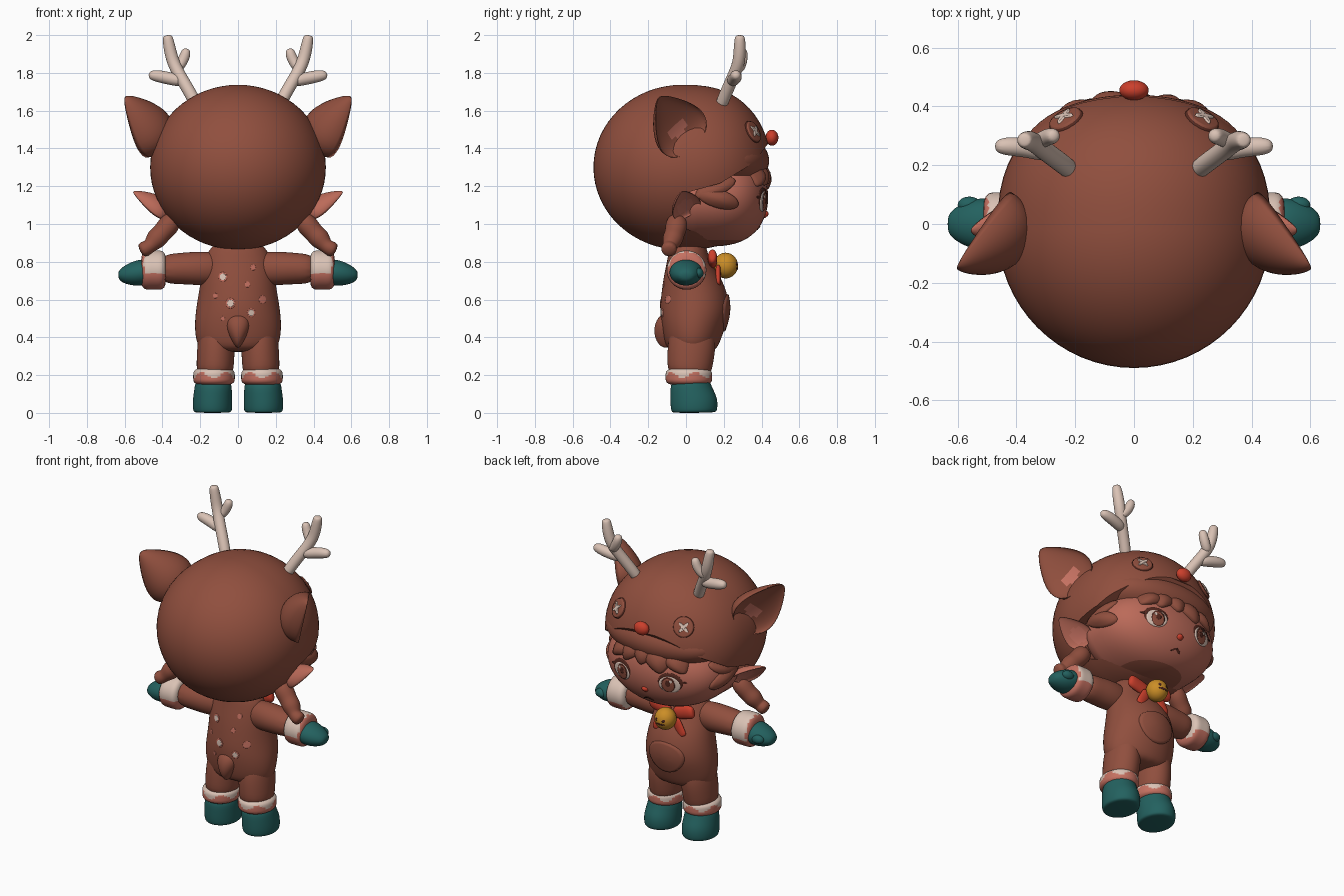
import bpy, bmesh
from math import sin, cos, pi, atan2, hypot
from mathutils import Vector, Matrix
from mathutils.bvhtree import BVHTree

cube = bpy.data.objects.get("Cube")
if cube:
    bpy.data.objects.remove(cube)


def colour(name, r, g, b):
    m = bpy.data.materials.new(name)
    m.use_nodes = True
    m.diffuse_color = (r, g, b, 1)
    shader = next(n for n in m.node_tree.nodes if n.type == 'BSDF_PRINCIPLED')
    shader.inputs["Base Color"].default_value = (r, g, b, 1)
    shader.inputs["Roughness"].default_value = 0.7
    return m


BROWN = colour("brown_plush", .28, .078, .048)
DARK = colour("dark_brown", .09, .022, .014)
SKIN = colour("skin", .50, .145, .10)
PINK = colour("pink_trim", .56, .165, .12)
CREAM = colour("cream", .70, .54, .46)
TEAL = colour("teal", .017, .12, .115)
RED = colour("red", .60, .05, .025)
GOLD = colour("gold", .60, .27, .02)


def finish(name, bm, mats, paint=None, mirror=False, subdivide=0):
    """Turn a bmesh into a smooth object, painted by rule."""
    bm.normal_update()
    for f in bm.faces:
        f.smooth = True
        if paint and paint(f):
            f.material_index = 1
    mesh = bpy.data.meshes.new(name)
    bm.to_mesh(mesh)
    bm.free()
    for m in mats:
        mesh.materials.append(m)
    ob = bpy.data.objects.new(name, mesh)
    bpy.context.collection.objects.link(ob)
    if mirror:
        ob.modifiers.new("mirror", 'MIRROR').use_mirror_merge = False
    if subdivide:
        ob.modifiers.new("smooth", 'SUBSURF').levels = subdivide
        ob.modifiers["smooth"].render_levels = subdivide
    return ob


def blob(name, mats, centre, radii, k=2, axis=2, shape=None, tilt=0, segs=40, **kw):
    """Ellipsoid; k above two squares it off along one axis."""
    bm = bmesh.new()
    bmesh.ops.create_uvsphere(bm, u_segments=segs, v_segments=segs // 2, radius=1)
    turn = Matrix.Rotation(tilt, 3, 'Y')
    for v in bm.verts:
        n = v.co.copy()
        if shape:
            n = shape(n)
        a = abs(n[axis])
        r = hypot(n[axis - 1], n[axis - 2])
        if k != 2:
            n /= (r ** k + a ** k) ** (1 / k)
        v.co = turn @ Vector(p * q for p, q in zip(n, radii)) + Vector(centre)
    return finish(name, bm, mats, **kw)


def loft(name, mat, sections, sides=12, **kw):
    """Skin of elliptical rings (x, y, z, in-plane radius, y radius)."""
    bm = bmesh.new()
    pts = [Vector(s[:3]) for s in sections]
    rings = []
    for i, (p, s) in enumerate(zip(pts, sections)):
        t = (pts[min(i + 1, len(pts) - 1)] - pts[max(i - 1, 0)]).normalized()
        a = Vector((0, 1, 0)).cross(t).normalized()
        b = t.cross(a)
        angles = [2 * pi * j / sides for j in range(sides)]
        rings.append([bm.verts.new(p + 1.04 * (a * cos(w) * s[3] + b * sin(w) * s[4])) for w in angles])
    for lo, hi in zip(rings, rings[1:]):
        for j in range(sides):
            k = (j + 1) % sides
            bm.faces.new((lo[j], lo[k], hi[k], hi[j]))
    bm.faces.new(rings[0][::-1])
    bm.faces.new(rings[-1])
    return finish(name, bm, [mat], subdivide=2, **kw)


def plate(name, mat, target, centre, look, w, h, lift, dome=0, roll=0, taper=0, **kw):
    """Thin oval or teardrop plate laid onto the target along a look direction."""
    bpy.context.view_layer.update()
    tree = BVHTree.FromObject(target, bpy.context.evaluated_depsgraph_get())
    look = Vector(look).normalized()
    right = look.cross(Vector((0, 0, 1))).normalized()
    up = right.cross(look)
    bm = bmesh.new()

    def drop(r, ang):
        u, v = r * cos(ang), r * sin(ang)
        u *= w * (1 + taper * v)
        v *= h
        u, v = u * cos(roll) - v * sin(roll), u * sin(roll) + v * cos(roll)
        p = Vector(centre) + right * u + up * v
        hit = tree.ray_cast(p - look * .3, look)[0] or tree.find_nearest(p)[0]
        rise = lift + dome * (1 - r * r) if r < 1 else -.004
        return bm.verts.new(hit - look * rise)

    n = 24
    mid = drop(0, 0)
    rings = [[drop(r, 2 * pi * j / n) for j in range(n)] for r in (.3, .6, .85, .97, 1)]
    for j in range(n):
        k = (j + 1) % n
        bm.faces.new((mid, rings[0][j], rings[0][k]))
        for a, b in zip(rings, rings[1:]):
            bm.faces.new((a[j], b[j], b[k], a[k]))
    return finish(name, bm, [mat], **kw)


def leaf_ear(name, mats, base, tip, facing, width, depth, patch):
    """Cupped pointed ear: the front half of a sphere folded inwards."""
    base, tip = Vector(base), Vector(tip)
    up, mid = (tip - base) / 2, (tip + base) / 2
    side = Vector(facing).cross(up).normalized()
    front = up.cross(side).normalized()
    bm = bmesh.new()
    bmesh.ops.create_uvsphere(bm, u_segments=32, v_segments=20, radius=1)
    for v in bm.verts:
        s, f, u = v.co
        f *= -.35 if f > 0 else 1
        v.co = mid + side * s * width * (1 - .5 * u) + front * f * depth * (1 - .5 * u) + up * u
    spot = mid - up * .35 - front * depth * .38
    finish(name, bm, mats, mirror=True,
           paint=lambda f: f.normal.dot(front) > .3 and (f.calc_center_median() - spot).length < patch)


# Hood, with the face opening cut away
def hood_shape(n):
    return Vector((n.x, n.y ** .78 if n.y > 0 else n.y, n.z))


hood = blob("hood", [BROWN], (0, -.02, 1.3), (.465, .47, .437), shape=hood_shape, segs=64)
bm = bmesh.new()
opening = [(.7, 1.43), (.43, 1.42), (.38, 1.35), (.32, 1.3), (.18, 1.215), (-.02, 1.16),
           (-.02, .98), (.15, .93), (.35, .885), (.7, .8)]
outline = bm.faces.new([bm.verts.new((-1, y, z)) for y, z in opening])
side = bmesh.ops.extrude_face_region(bm, geom=[outline])
bmesh.ops.translate(bm, vec=(2, 0, 0), verts=[g for g in side["geom"] if isinstance(g, bmesh.types.BMVert)])
bmesh.ops.recalc_face_normals(bm, faces=bm.faces)
cutter = finish("face_cutter", bm, [BROWN])
cutter.hide_render = True
cut = hood.modifiers.new("opening", 'BOOLEAN')
cut.operation, cut.object, cut.solver = 'DIFFERENCE', cutter, 'EXACT'
bpy.context.view_layer.objects.active = hood
hood.select_set(True)
bpy.ops.object.modifier_apply(modifier="opening")
bpy.ops.object.shade_smooth_by_angle()
bpy.data.objects.remove(cutter)


# Face, with the hood's rim painted under the jaw
def face_shape(n):
    return Vector((n.x, n.y ** .6 if n.y > 0 else n.y * .5, n.z))


face = blob("face", [SKIN, BROWN], (0, .06, 1.14), (.4, .375, .26), shape=face_shape, segs=72,
            paint=lambda f: f.calc_center_median().z < .915)
BACK = (0, -1, 0)
for name, mat, dx, dz, w, h, lift in [
        ("eyelashes", DARK, .004, .014, .075, .06, .003), ("eye_whites", CREAM, 0, 0, .066, .054, .005),
        ("irises", DARK, -.006, 0, .042, .051, .007), ("iris_centres", BROWN, -.006, -.004, .037, .045, .008),
        ("pupils", DARK, -.006, .008, .016, .02, .009), ("eye_glints", CREAM, .012, .024, .009, .01, .01),
        ("lash_flicks", DARK, .076, .022, .022, .007, .004)]:
    plate(name, mat, face, (.17 + dx, .4, 1.12 + dz), BACK, w, h, lift, mirror=True)
plate("nose", RED, face, (0, .4, 1.05), BACK, .022, .018, .004, dome=.012)
plate("mouth", DARK, face, (.016, .4, .978), BACK, .022, .005, .004, roll=.5, mirror=True)

# Hair: mass under the brim, fringe, side locks and braids
hair = blob("hair", [BROWN], (0, .05, 1.335), (.415, .39, .16), shape=face_shape, segs=64)
for i, (x, z, w, h, roll) in enumerate([(.02, 1.3, .09, .09, 0), (.12, 1.29, .08, .09, -.3),
                                        (-.09, 1.28, .1, .1, .3), (.2, 1.27, .06, .09, -.7),
                                        (-.2, 1.27, .06, .09, .7)]):
    plate("fringe_lock_%d" % i, BROWN, face, (x, .4, z), BACK, w, h, .012, dome=.036, roll=roll, taper=.5)
plate("side_locks", BROWN, face, (.4, .17, 1.135), (-1, -.2, 0), .12, .05, .008, dome=.025, roll=-.3, mirror=True)
plate("temple_locks", BROWN, face, (.4, .16, 1.19), (-1, -.2, 0), .12, .04, .008, dome=.02, roll=.4, mirror=True)
loft("braids", BROWN, [(.33, -.045, 1.04, .045, .045), (.37, -.05, .99, .06, .062), (.405, -.06, .95, .05, .05),
                       (.435, -.07, .92, .058, .058), (.465, -.085, .885, .036, .036),
                       (.48, -.09, .875, .04, .042), (.52, -.09, .855, .042, .042)], mirror=True)

# Ears
leaf_ear("hood_ears", [BROWN, PINK], (.43, .04, 1.4), (.6, -.14, 1.67), (.85, .5, -.2), .14, .13, .05)
leaf_ear("pointed_ears", [SKIN, PINK], (.37, .015, 1.04), (.555, -.02, 1.17), (.6, .5, -.75), .075, .055, .05)

# Antlers
T = .033
loft("antler_stems", CREAM, [(.2, .17, 1.59, T, T), (.25, .21, 1.69, T, T), (.305, .25, 1.78, T, T),
                             (.342, .28, 1.85, T, T), (.36, .285, 1.92, T, T), (.372, .285, 1.985, .028, .028),
                             (.374, .285, 2, .02, .02)], mirror=True)
loft("antler_outer_tines", CREAM, [(.29, .24, 1.755, T, T), (.36, .26, 1.77, T, T), (.43, .265, 1.785, T, T),
                                   (.475, .265, 1.79, .02, .02)], mirror=True)
loft("antler_inner_tines", CREAM, [(.335, .275, 1.81, .028, .028), (.298, .295, 1.85, .028, .028),
                                   (.277, .3, 1.9, .029, .029), (.272, .3, 1.93, .018, .018)], mirror=True)

# Hood buttons
INWARD = (-.5, -.8, -.25)
spot = (.235, .36, 1.49)
plate("button_rims", DARK, hood, spot, INWARD, .063, .063, .007, mirror=True)
plate("button_discs", BROWN, hood, spot, INWARD, .059, .059, .013, mirror=True)
for name, roll in (("stitch_a", pi / 4), ("stitch_b", -pi / 4)):
    plate(name, CREAM, hood, spot, INWARD, .04, .01, .02, roll=roll, mirror=True)
blob("front_button", [RED], (0, .455, 1.457), (.05, .034, .042))

# Body, legs and tail
body = loft("body", BROWN, [(0, .03, .32, .17, .11), (0, .03, .36, .215, .14), (0, .035, .46, .225, .165),
                            (0, .05, .55, .217, .183), (0, .038, .65, .2, .168), (0, .015, .75, .185, .13),
                            (0, .01, .84, .165, .1), (0, .01, .92, .11, .09)], sides=20)
loft("legs", BROWN, [(.11, .035, .5, .08, .1), (.115, .033, .38, .1, .13), (.12, .022, .27, .1, .122),
                     (.125, .015, .17, .095, .11)], mirror=True)
blob("tail", [BROWN], (0, -.105, .435), (.055, .062, .09),
     shape=lambda n: Vector((n.x * (1 + .5 * n.z), n.y, n.z)))
plate("pocket", BROWN, body, (0, .2, .53), BACK, .125, .1, .009, taper=.15)

# Dappled back
FORWARD = (0, 1, 0)
for i, (x, z, r) in enumerate([(-.08, .72, .026), (-.04, .58, .028), (.07, .53, .024), (.08, .77, .016),
                               (-.12, .62, .014), (.13, .6, .022), (.05, .68, .016), (-.08, .5, .012),
                               (0, .48, .01)]):
    plate("back_spot_%d" % i, PINK, body, (x, -.1, z), FORWARD, r * .9, r, .003)
    if i < 3:
        plate("spot_centre_%d" % i, CREAM, body, (x, -.1, z), FORWARD, r * .65, r * .7, .005)


# Arms, cuffs and mittens
def under_fur(f):
    c = f.calc_center_median()
    return f.normal.z < -.35 or f.normal.x > .6 or (c.z < .733 and c.y < .02)


loft("arms", BROWN, [(.06, .01, .765, .08, .06), (.2, .005, .765, .092, .088), (.3, 0, .765, .082, .084),
                     (.42, 0, .76, .078, .08)], mirror=True)
blob("arm_cuffs", [CREAM, PINK], (.447, .003, .756), (.066, .105, .104), k=5, axis=0, mirror=True, paint=under_fur)
loft("mittens", TEAL, [(.47, .0, .75, .065, .085), (.52, 0, .742, .07, .09), (.57, 0, .733, .06, .078),
                       (.61, 0, .728, .042, .055), (.635, 0, .725, .02, .03)], mirror=True)
blob("thumbs", [TEAL], (.56, .065, .74), (.04, .028, .028), mirror=True)


# Leg cuffs and boots
def lower_fur(f):
    c = f.calc_center_median()
    return c.z < .2 + .016 * sin(5 * atan2(c.y - .015, c.x - .13))


blob("leg_cuffs", [CREAM, PINK], (.127, .015, .192), (.11, .123, .047), k=4, mirror=True, paint=lower_fur)
loft("boots", TEAL, [(.135, .045, 0, .092, .11), (.135, .045, .008, .104, .122), (.135, .043, .06, .106, .128),
                     (.132, .025, .12, .1, .11), (.128, .018, .2, .092, .1)], mirror=True)

# Bow and bell
blob("bow_loops", [RED], (.085, .14, .815), (.07, .025, .042), k=4, axis=0, tilt=-.25, mirror=True,
     shape=lambda n: Vector((n.x, n.y, n.z * (.75 + .35 * n.x))))
blob("bow_tails", [RED], (.07, .17, .725), (.03, .014, .058), k=5, tilt=-.5, mirror=True)
bell = blob("bell", [GOLD], (0, .21, .78), (.065, .065, .068))
plate("bell_slot", DARK, bell, (0, .27, .765), BACK, .034, .006, .002)
plate("bell_holes", DARK, bell, (.026, .27, .79), BACK, .009, .009, .002, mirror=True)
